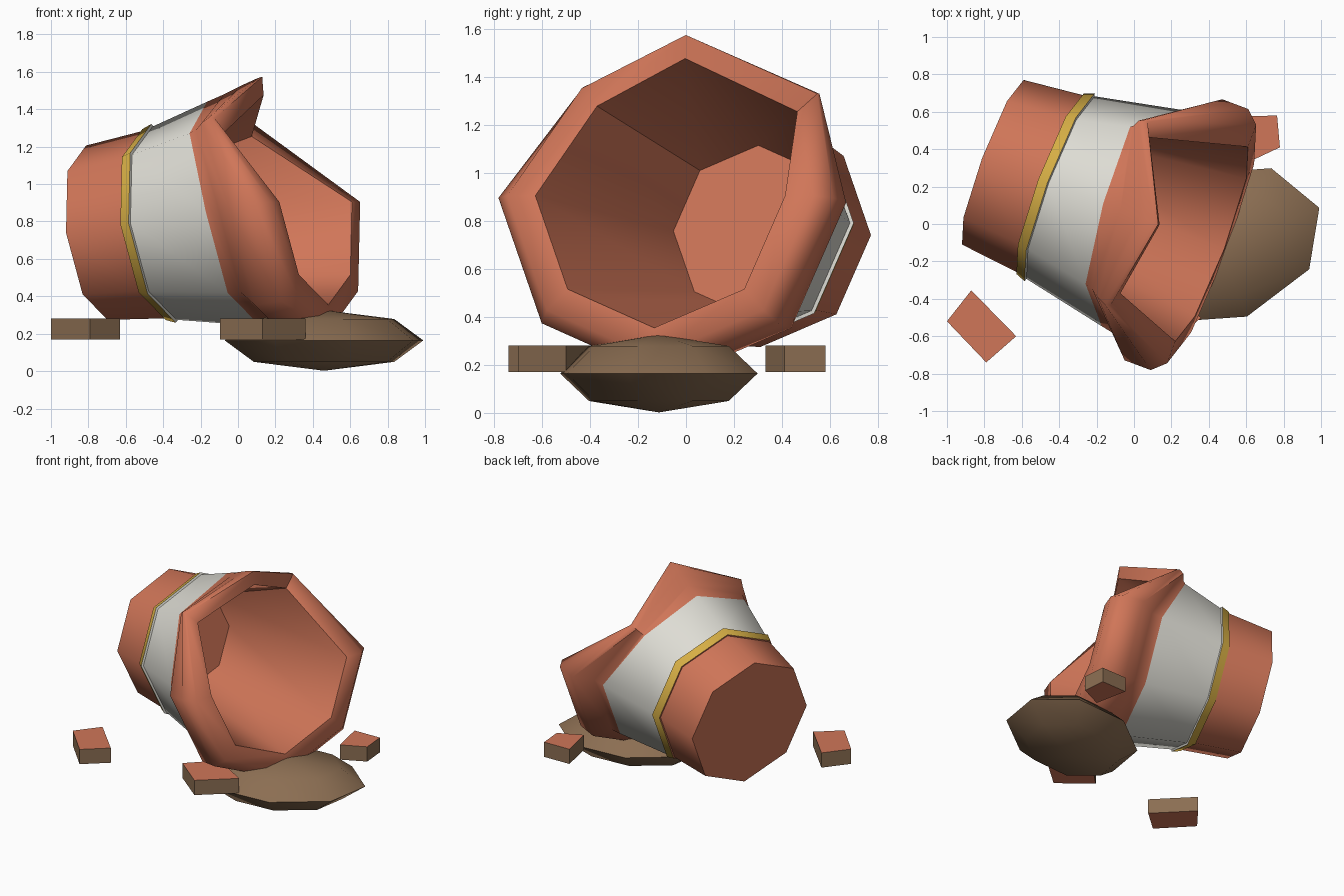
import bpy
import bmesh
from math import cos, sin, pi, radians
from mathutils import Matrix, Vector

if "Cube" in bpy.data.objects:
    bpy.data.objects.remove(bpy.data.objects["Cube"], do_unlink=True)


def material(name, rgb):
    m = bpy.data.materials.new(name)
    m.use_nodes = True
    color = (*rgb, 1.0)
    m.diffuse_color = color
    m.node_tree.nodes["Principled BSDF"].inputs["Base Color"].default_value = color
    return m


TERRACOTTA = material("terracotta", (0.63, 0.18, 0.098))
CREAM = material("cream_glaze", (0.73, 0.72, 0.66))
GOLD = material("gold_glaze", (0.68, 0.43, 0.06))
SOIL = material("brown_soil", (0.26, 0.156, 0.085))


def finish(name, bm, materials, angle):
    bmesh.ops.recalc_face_normals(bm, faces=bm.faces)
    mesh = bpy.data.meshes.new(name)
    bm.to_mesh(mesh)
    bm.free()
    for m in materials:
        mesh.materials.append(m)
    obj = bpy.data.objects.new(name, mesh)
    bpy.context.collection.objects.link(obj)
    bpy.ops.object.select_all(action="DESELECT")
    obj.select_set(True)
    bpy.context.view_layer.objects.active = obj
    bpy.ops.object.shade_smooth_by_angle(angle=radians(angle))
    return obj


# Pot profile as (distance from base, radius), outside to inside
SIDES = 8
base_part = [(0, 0.47), (0.33, 0.505), (0.33, 0.515), (0.385, 0.536), (0.39, 0.521)]
rim_part = [(0.86, 0.617), (0.94, 0.632), (1.04, 0.745),
            (1.19, 0.745), (1.26, 0.68), (1.26, 0.555)]
floor_part = [(0.13, 0.36)]

# Broken rim: profiles at the three upper corners
chipped = {
    1: [(0.684, 0.615), (0.70, 0.63), (0.72, 0.68), (0.75, 0.70), (0.77, 0.697), (0.79, 0.587)],
    2: [(0.716, 0.612), (0.82, 0.64), (0.93, 0.675), (1.02, 0.70), (1.045, 0.703), (1.04, 0.605)],
    3: [(0.756, 0.617), (0.80, 0.635), (0.85, 0.68), (0.90, 0.71), (0.93, 0.70), (0.947, 0.59)],
}

# Tipped pot, lying on its side with the mouth raised slightly
bm = bmesh.new()
columns = []
for i in range(SIDES):
    a = 2 * pi * i / SIDES
    profile = base_part + chipped.get(i, rim_part) + floor_part
    columns.append([bm.verts.new((r * cos(a), r * sin(a), s)) for s, r in profile])
row_material = {2: 2, 3: 1, 4: 1}
for i, col in enumerate(columns):
    nxt = columns[(i + 1) % SIDES]
    for row in range(len(col) - 1):
        f = bm.faces.new((col[row], nxt[row], nxt[row + 1], col[row + 1]))
        f.material_index = row_material.get(row, 0)
bm.faces.new([c[0] for c in columns])
bm.faces.new([c[-1] for c in columns])
pot = finish("broken_pot", bm, [TERRACOTTA, CREAM, GOLD], 50)
yaw, tilt = radians(20.5), radians(7.5)
axis = Vector((cos(tilt) * cos(yaw), -cos(tilt) * sin(yaw), sin(tilt)))
side = Vector((sin(yaw), cos(yaw), 0))
up = axis.cross(side)
pot.matrix_world = (Matrix.Translation((-0.755, 0.33, 0.74))
                    @ Matrix((side, up, axis)).transposed().to_4x4())

# Spilled soil mound
bm = bmesh.new()
bmesh.ops.create_uvsphere(bm, u_segments=8, v_segments=4, radius=1)
bmesh.ops.scale(bm, vec=(0.567, 0.408, 0.162), verts=bm.verts)
bmesh.ops.rotate(bm, matrix=Matrix.Rotation(radians(20.6), 3, "Z"), verts=bm.verts)
bmesh.ops.translate(bm, vec=(0.46, -0.113, 0.164), verts=bm.verts)
finish("soil_mound", bm, [SOIL], 50)


# Flat shards: glazed clay on top and bottom, brown broken edges
def shard(name, corners):
    bm = bmesh.new()
    face = bm.faces.new([bm.verts.new((x, y, 0.17)) for x, y in corners])
    new = bmesh.ops.extrude_face_region(bm, geom=[face], use_keep_orig=True)["geom"]
    top = [g for g in new if isinstance(g, bmesh.types.BMVert)]
    bmesh.ops.translate(bm, vec=(0, 0, 0.11), verts=top)
    bm.normal_update()
    for f in bm.faces:
        f.material_index = 0 if abs(f.normal.z) > 0.5 else 1
    finish(name, bm, [TERRACOTTA, SOIL], 30)


shard("shard_right", [(-1.0, -0.52), (-0.79, -0.74), (-0.63, -0.6), (-0.87, -0.355)])
shard("shard_back", [(0.61, 0.33), (0.78, 0.41), (0.765, 0.58), (0.56, 0.575)])
shard("shard_front", [(-0.095, -0.52), (0.13, -0.7), (0.36, -0.5), (0.09, -0.34)])
